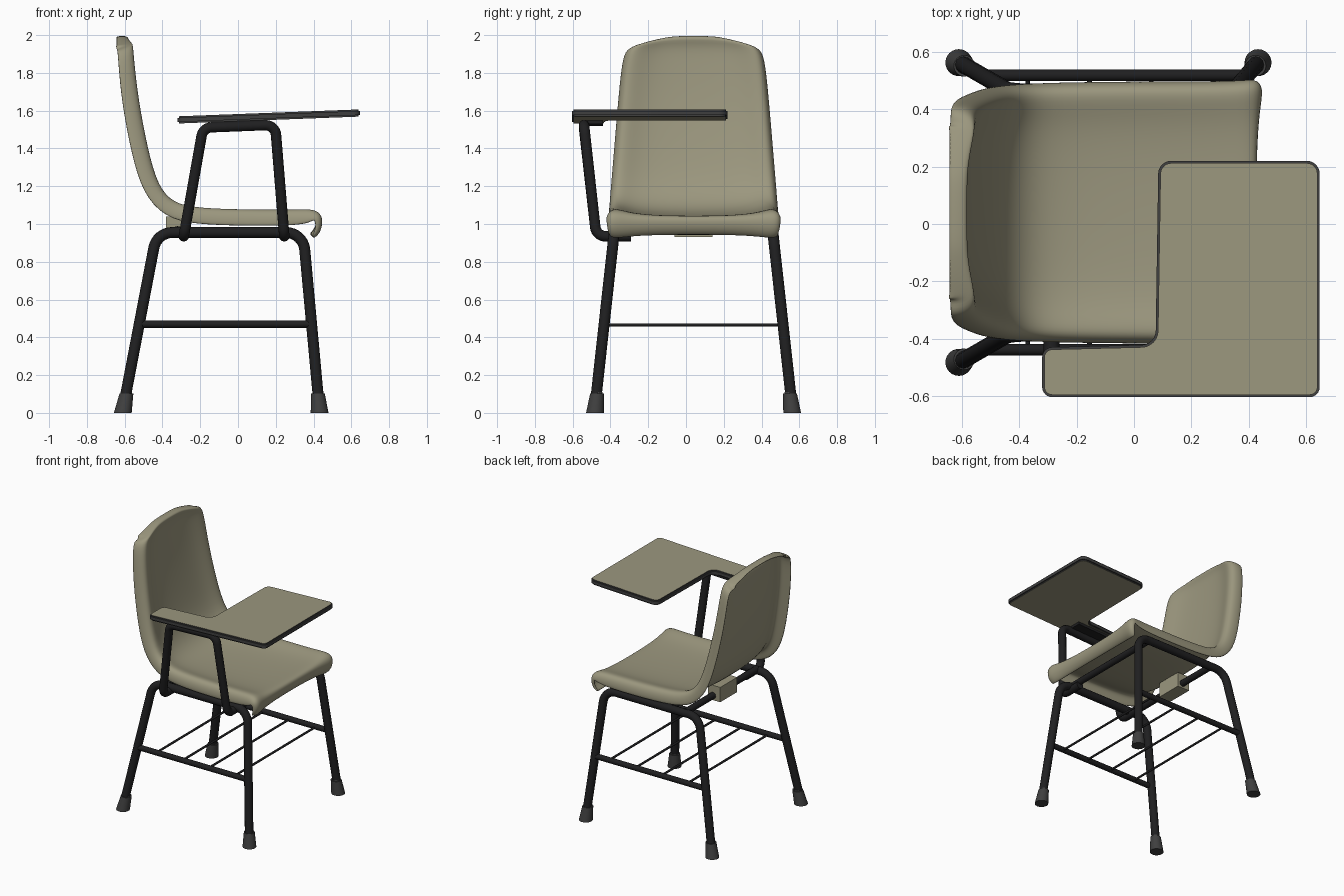
import bpy, bmesh, math
from mathutils import Vector

if "Cube" in bpy.data.objects:
    bpy.data.objects.remove(bpy.data.objects["Cube"])

CY = 0.04  # chair centre line in y


def material(name, rgb):
    m = bpy.data.materials.new(name)
    m.diffuse_color = (*rgb, 1)
    m.use_nodes = True
    m.node_tree.nodes["Principled BSDF"].inputs["Base Color"].default_value = m.diffuse_color
    return m


BEIGE = material("beige_plastic", (0.33, 0.31, 0.21))
BLACK = material("black_metal", (0.014, 0.014, 0.015))
RUBBER = material("dark_rubber", (0.05, 0.05, 0.05))


def add_mesh(name, bm, *mats):
    bmesh.ops.recalc_face_normals(bm, faces=bm.faces)
    return add_raw(name, bm, *mats)


def add_raw(name, bm, *mats):
    me = bpy.data.meshes.new(name)
    bm.to_mesh(me)
    bm.free()
    ob = bpy.data.objects.new(name, me)
    bpy.context.collection.objects.link(ob)
    for m in mats:
        me.materials.append(m)
    return ob


def smooth(ob, angle=35):
    bpy.ops.object.select_all(action='DESELECT')
    ob.select_set(True)
    bpy.context.view_layer.objects.active = ob
    bpy.ops.object.shade_smooth_by_angle(angle=math.radians(angle))


def fillet(p0, p, p1, r, n=8):
    """Points of a rounded corner at p between p0 and p1."""
    a, b = (p0 - p).normalized(), (p1 - p).normalized()
    half = a.angle(b) / 2
    d = r / math.tan(half)
    c = p + (a + b).normalized() * (r / math.sin(half))
    u, v = (p + a * d - c).normalized(), (p + b * d - c).normalized()
    return [c + u.slerp(v, i / n).normalized() * r for i in range(n + 1)]


def tube(name, pts, r, bend=0.08):
    pts = [Vector(p) for p in pts]
    path = [pts[0]]
    for i in range(1, len(pts) - 1):
        path += fillet(pts[i - 1], pts[i], pts[i + 1], bend)
    path.append(pts[-1])
    cu = bpy.data.curves.new(name, 'CURVE')
    cu.dimensions = '3D'
    cu.bevel_depth, cu.bevel_resolution, cu.use_fill_caps = r, 4, True
    sp = cu.splines.new('POLY')
    sp.points.add(len(path) - 1)
    for q, p in zip(sp.points, path):
        q.co = (*p, 1)
    sp.use_smooth = True
    cu.materials.append(BLACK)
    ob = bpy.data.objects.new(name, cu)
    bpy.context.collection.objects.link(ob)
    return ob


# One-piece seat shell: stations (x, z, half width, flange depth, corner sag)
stations = [
    (0.405, 0.92, 0.44, 0.02, 0), (0.445, 0.96, 0.455, 0.035, 0),
    (0.455, 1.04, 0.46, 0.05, 0), (0.41, 1.084, 0.46, 0.075, 0),
    (0.32, 1.08, 0.455, 0.09, 0), (0.05, 1.08, 0.455, 0.092, 0),
    (-0.22, 1.088, 0.452, 0.092, 0), (-0.34, 1.115, 0.447, 0.095, 0),
    (-0.42, 1.20, 0.438, 0.095, 0), (-0.475, 1.40, 0.42, 0.095, 0),
    (-0.525, 1.67, 0.397, 0.095, 0), (-0.545, 1.86, 0.378, 0.09, 0),
    (-0.552, 1.955, 0.355, 0.09, 0.02), (-0.555, 2.003, 0.30, 0.088, 0.055),
    (-0.558, 2.004, 0.30, 0.088, 0.055)]
bm = bmesh.new()
rows = []
last = len(stations) - 1
for i, (x, z, w, fl, sag) in enumerate(stations):
    if i >= last - 1:
        n = Vector((1, 0, 0.03))
    else:
        a, b = stations[max(i - 1, 0)], stations[i + 1]
        n = Vector((b[1] - a[1], 0, a[0] - b[0])).normalized()
    dish = 0.025 if i < 3 else (0.04 if i < 5 else 0.045)
    sect = [(w + 0.004, fl), (w, fl * 0.4), (w - 0.025, 0), (w - 0.075, 0.006),
            (w - 0.15, dish * 0.7), (w * 0.3, dish)]
    row = []
    sect += [(-y, d) for y, d in reversed(sect)]
    for j, (y, d) in enumerate(sect):
        drop = sag * (y / w) ** 2
        if i == last:
            d = fl
        elif i == last - 1:
            if j in (0, len(sect) - 1):
                drop += 0.025
            else:
                d = min(d, 0.03 if abs(y) > w - 0.01 else 0.012)
        row.append(bm.verts.new(Vector((x, CY + y, z - drop)) - n * d))
    rows.append(row)
for a, b in zip(rows, rows[1:]):
    for j in range(len(a) - 1):
        bm.faces.new((a[j], b[j], b[j + 1], a[j + 1]))
bm.normal_update()
mid = min(bm.faces, key=lambda f: (f.calc_center_median() - Vector((0, CY, 1.04))).length)
if mid.normal.z < 0:
    bmesh.ops.reverse_faces(bm, faces=bm.faces)
shell = add_raw("seat_shell", bm, BEIGE)
so = shell.modifiers.new("thickness", 'SOLIDIFY')
so.thickness, so.offset = 0.016, -1
sub = shell.modifiers.new("smooth", 'SUBSURF')
sub.levels = sub.render_levels = 2
for f in shell.data.polygons:
    f.use_smooth = True

# Side frames: bent legs, lower rails and rubber feet
for s, side in ((-1, "near"), (1, "far")):
    yt, yb, ym = CY + s * 0.42, CY + s * 0.522, CY + s * 0.478
    tube(side + "_leg_frame", [(-0.607, yb, 0.03), (-0.43, yt, 0.955),
                               (0.345, yt, 0.955), (0.43, yb, 0.03)], 0.029, 0.1)
    tube(side + "_lower_rail", [(-0.515, ym, 0.47), (0.385, ym, 0.47)], 0.02)
    for x, k, end in ((-0.61, 0.19, "back"), (0.432, -0.09, "front")):
        bm = bmesh.new()
        bmesh.ops.create_cone(bm, cap_ends=True, segments=24, radius1=0.047,
                              radius2=0.036, depth=0.11)
        top = [e for e in bm.edges if all(v.co.z > 0 for v in e.verts)]
        bmesh.ops.bevel(bm, geom=top, offset=0.008, segments=2, affect='EDGES')
        for v in bm.verts:
            h = v.co.z + 0.055
            v.co = (v.co.x + x + k * h, v.co.y + yb - s * 0.11 * h, h)
        smooth(add_mesh(f"{side}_{end}_foot", bm, RUBBER))

# Book rack rods
for i in range(4):
    x = -0.37 + i * 0.215
    tube(f"rack_rod_{i + 1}", [(x, CY - 0.478, 0.466), (x, CY + 0.478, 0.466)], 0.008)

# Cross tubes and mounting block under the seat
for x, name in ((-0.32, "back_cross_tube"), (0.24, "front_cross_tube")):
    tube(name, [(x, CY - 0.42, 0.965), (x, CY + 0.42, 0.965)], 0.024)
bm = bmesh.new()
bmesh.ops.create_cube(bm, size=1)
for v in bm.verts:
    v.co = (v.co.x * 0.1 - 0.33, v.co.y * 0.2 + CY, v.co.z * 0.11 + 0.985)
add_mesh("seat_mount_block", bm, BEIGE)

# Desk support: arch whose ends bend in under the seat
yt, yl = -0.54, -0.475
tube("desk_support", [(-0.287, -0.29, 0.935), (-0.287, yl, 0.935), (-0.185, yt, 1.51),
                      (0.197, yt, 1.525), (0.245, yl, 0.935), (0.245, -0.29, 0.935)],
     0.028, 0.055)

# L-shaped writing desk with dark edge band, tilted slightly
outline = [(-0.32, -0.603, 0.035), (0.647, -0.603, 0.035), (0.647, 0.22, 0.045),
           (0.085, 0.22, 0.045), (0.075, -0.42, 0.05), (-0.32, -0.43, 0.035)]
pts = [Vector((x, y, 0)) for x, y, r in outline]
loop = []
for i in range(6):
    loop += fillet(pts[i - 1], pts[i], pts[(i + 1) % 6], outline[i][2], 6)
bm = bmesh.new()
face = bm.faces.new([bm.verts.new(p) for p in loop])
ext = bmesh.ops.extrude_face_region(bm, geom=[face])
for v in ext["geom"]:
    if isinstance(v, bmesh.types.BMVert):
        v.co.z += 0.038
bm.normal_update()
for f in bm.faces:
    f.material_index = 1 if abs(f.normal.z) < 0.5 else 0
rim = [e for e in bm.edges if abs(e.verts[0].co.z - e.verts[1].co.z) < 1e-5]
bmesh.ops.bevel(bm, geom=rim, offset=0.008, segments=2, affect='EDGES', material=1)
for v in bm.verts:
    v.co.z += 1.532 + (v.co.x + 0.32) * 0.038
smooth(add_mesh("writing_desk", bm, BEIGE, RUBBER))

# Small plate fixing the desk to its support
bm = bmesh.new()
bmesh.ops.create_cube(bm, size=1)
for v in bm.verts:
    v.co = (v.co.x * 0.26, v.co.y * 0.1 - 0.49, v.co.z * 0.02 + 1.535 + v.co.x * 0.01)
add_mesh("desk_mount_plate", bm, BLACK)
